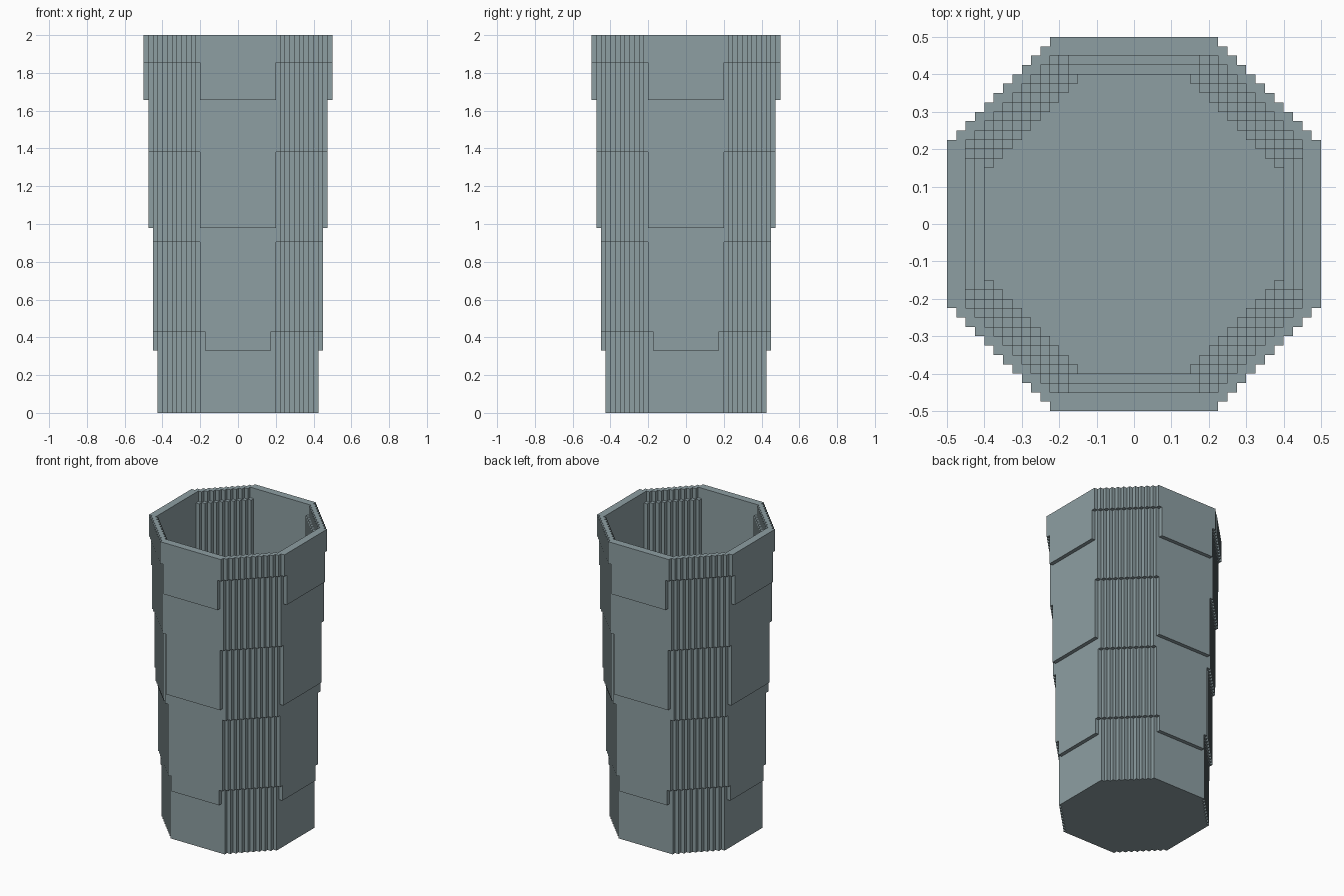
import bpy, bmesh

if "Cube" in bpy.data.objects:
    bpy.data.objects.remove(bpy.data.objects["Cube"])

U = 0.025          # block size in x and y
N = 21             # grid reaches one empty block past the widest rim

# (height from which it applies, size in blocks); flats and stepped corners grow separately
OUT_FLAT = [(0, 17), (0.33, 18), (0.98, 19), (1.657, 20)]
OUT_CORNER = [(0, 25), (0.43, 26), (0.905, 27), (1.38, 28), (1.855, 29)]
IN_FLAT = [(0, 16), (0.655, 17), (1.33, 18)]
IN_CORNER = [(0, 22), (0.03, 23), (0.505, 24), (0.98, 25), (1.455, 26), (1.93, 27)]
FLOOR, TOP = 0.01, 2.0

levels = sorted({z for t in (OUT_FLAT, OUT_CORNER, IN_FLAT, IN_CORNER) for z, _ in t}
                | {FLOOR, TOP})


def size_at(table, z):
    return [v for start, v in table if start <= z][-1]


def in_octagon(i, j, flat, corner):
    x = i + 1 if i >= 0 else -i
    y = j + 1 if j >= 0 else -j
    return x <= flat and y <= flat and x + y <= corner


def filled(i, j, k):
    if k < 0 or k >= len(levels) - 1:
        return False
    z = (levels[k] + levels[k + 1]) / 2
    if not in_octagon(i, j, size_at(OUT_FLAT, z), size_at(OUT_CORNER, z)):
        return False
    return z < FLOOR or not in_octagon(i, j, size_at(IN_FLAT, z), size_at(IN_CORNER, z))


# Stepped octagonal cup: a face wherever a filled block meets empty space
solid = {(i, j, k) for k in range(len(levels) - 1)
         for i in range(-N, N) for j in range(-N, N) if filled(i, j, k)}
SIDES = {
    (1, 0, 0): [(1, 0, 0), (1, 1, 0), (1, 1, 1), (1, 0, 1)],
    (-1, 0, 0): [(0, 0, 0), (0, 0, 1), (0, 1, 1), (0, 1, 0)],
    (0, 1, 0): [(0, 1, 0), (0, 1, 1), (1, 1, 1), (1, 1, 0)],
    (0, -1, 0): [(0, 0, 0), (1, 0, 0), (1, 0, 1), (0, 0, 1)],
    (0, 0, 1): [(0, 0, 1), (1, 0, 1), (1, 1, 1), (0, 1, 1)],
    (0, 0, -1): [(0, 0, 0), (0, 1, 0), (1, 1, 0), (1, 0, 0)],
}
bm = bmesh.new()
verts = {}


def corner(key):
    if key not in verts:
        verts[key] = bm.verts.new((key[0] * U, key[1] * U, levels[key[2]]))
    return verts[key]


for i, j, k in sorted(solid):
    for (dx, dy, dz), quad in SIDES.items():
        if (i + dx, j + dy, k + dz) not in solid:
            bm.faces.new([corner((i + a, j + b, k + c)) for a, b, c in quad])

mesh = bpy.data.meshes.new("stepped_cup")
bm.to_mesh(mesh)
bm.free()

mat = bpy.data.materials.new("grey teal")
mat.diffuse_color = (0.27, 0.345, 0.365, 1)
mat.use_nodes = True
mat.node_tree.nodes["Principled BSDF"].inputs["Base Color"].default_value = mat.diffuse_color
mesh.materials.append(mat)
cup = bpy.data.objects.new("stepped_cup", mesh)
bpy.context.collection.objects.link(cup)
